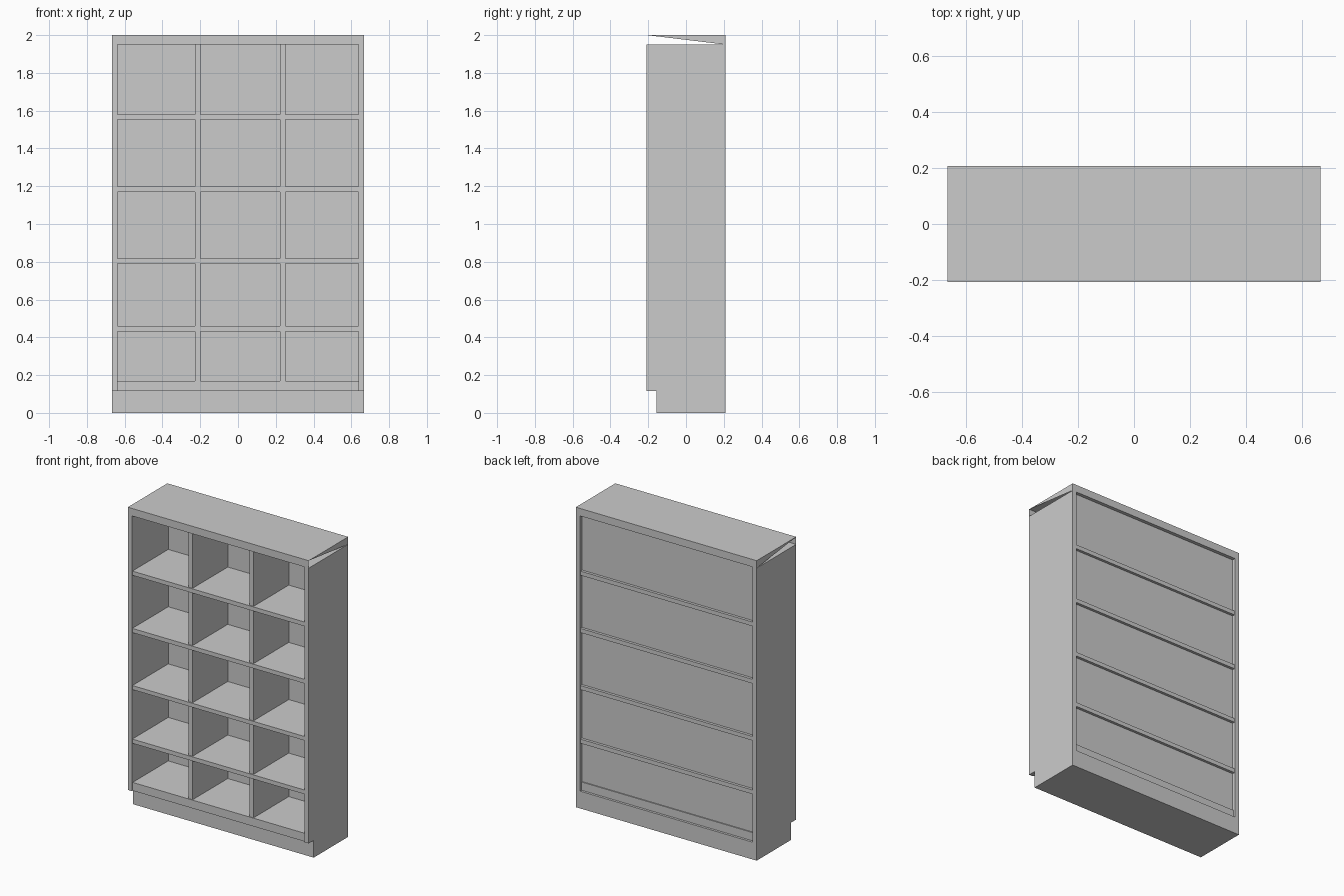
import bpy
import bmesh

cube = bpy.data.objects.get("Cube")
if cube:
    bpy.data.objects.remove(cube, do_unlink=True)

GREY = (0.6, 0.6, 0.6, 1.0)
mat = bpy.data.materials.new("painted grey")
mat.use_nodes = True
mat.diffuse_color = GREY
mat.node_tree.nodes["Principled BSDF"].inputs["Base Color"].default_value = GREY


def finish(name, bm):
    mesh = bpy.data.meshes.new(name)
    bm.to_mesh(mesh)
    bm.free()
    mesh.materials.append(mat)
    obj = bpy.data.objects.new(name, mesh)
    bpy.context.collection.objects.link(obj)
    return obj


def box_mesh(x, y, z):
    """Box spanning the (low, high) pairs x, y and z."""
    bm = bmesh.new()
    bmesh.ops.create_cube(bm, size=1)
    for v in bm.verts:
        v.co = [a + (b - a) * (c + 0.5) for (a, b), c in zip((x, y, z), v.co)]
    return bm


def board(name, x, y, z):
    return finish(name, box_mesh(x, y, z))


W, D, TOP = 0.667, 0.208, 1.95     # half width, half depth, underside of top
INNER = 0.637                      # inner face of the side boards
FLOOR, KICK = 0.115, -0.155        # plinth height, recessed plinth front
PANEL = (0.175, 0.185)             # back panel depth range

# Plinth with recessed toe kick
board("plinth", (-W, W), (KICK, D), (0, FLOOR))

# Side boards
for name, x in (("right_side", (-W, -INNER)), ("left_side", (INNER, W))):
    board(name, x, (-D, D), (FLOOR, TOP))

# Top board: each end is closed only above its diagonal
bm = box_mesh((-W, W), (-D, D), (TOP, 2.0))
for face in [f for f in bm.faces if abs(f.normal.x) > 0.9]:
    corners = [v for v in face.verts if not (v.co.y < 0 and v.co.z < 1.97)]
    bmesh.ops.delete(bm, geom=[face], context="FACES_ONLY")
    bm.faces.new(corners)
finish("top_board", bm)

# Bottom board and shelves
board("bottom_board", (-INNER, INNER), (-D + 0.008, 0.192), (FLOOR, 0.17))
shelves = [(0.432, 0.46), (0.79, 0.817), (1.17, 1.198), (1.552, 1.58)]
for i, z in enumerate(shelves):
    board(f"shelf_{i + 1}", (-INNER, INNER), (-D + 0.005, D - 0.005), z)

# Dividers and back panels between the shelves
lows = [0.17] + [z[1] for z in shelves]
highs = [z[0] for z in shelves] + [TOP]
for i, z in enumerate(zip(lows, highs)):
    board(f"back_panel_{i + 1}", (-INNER, INNER), PANEL, z)
    for side, x in (("right", (-0.228, -0.198)), ("left", (0.222, 0.252))):
        board(f"{side}_divider_{i + 1}", x, (-D + 0.012, PANEL[0]), z)
